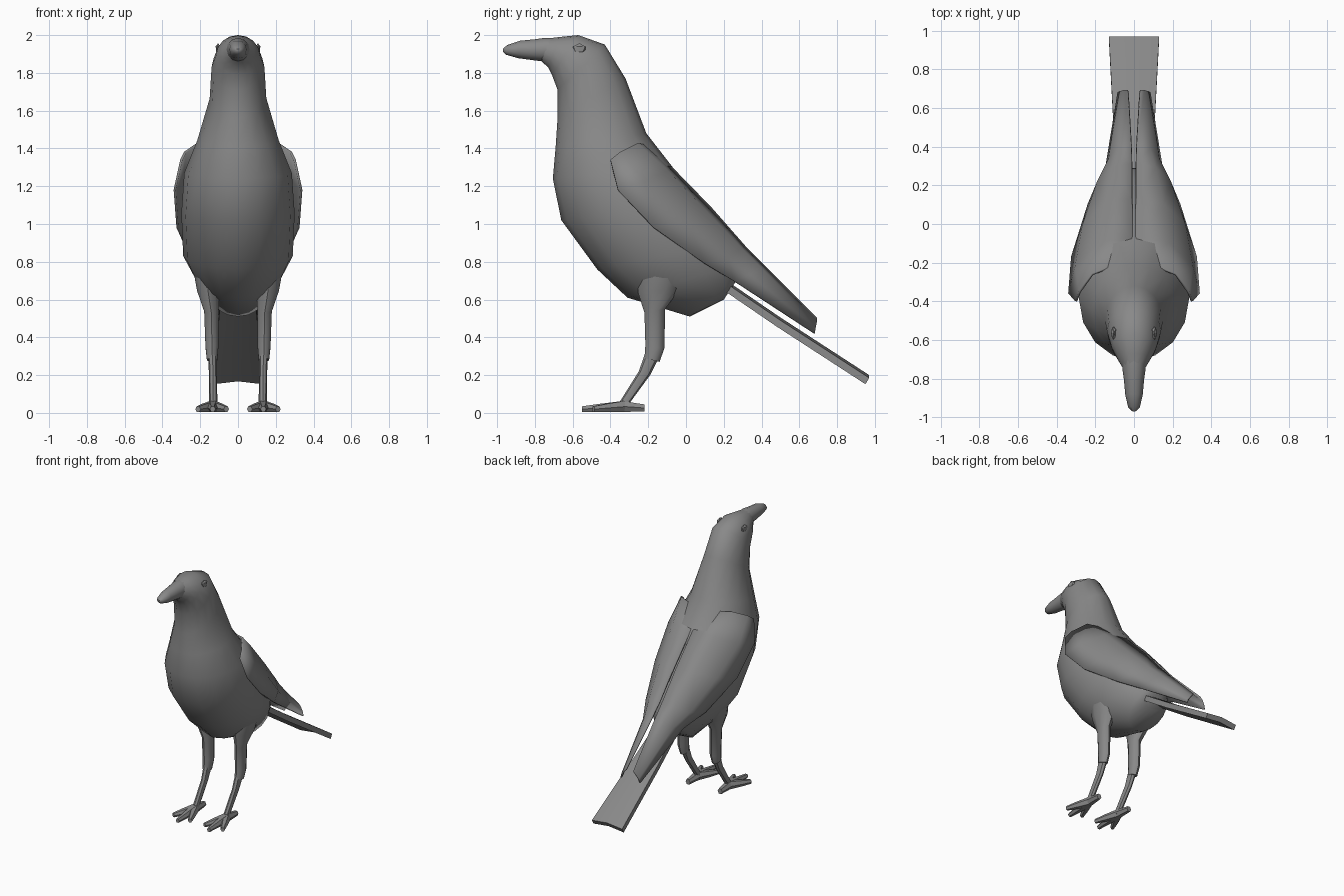
import bpy, bmesh, math
from mathutils import Vector

if "Cube" in bpy.data.objects:
    bpy.data.objects.remove(bpy.data.objects["Cube"])

# dark grey plumage
dark = bpy.data.materials.new("dark_grey")
dark.diffuse_color = (.25, .25, .25, 1)
dark.use_nodes = True
dark.node_tree.nodes["Principled BSDF"].inputs["Base Color"].default_value = dark.diffuse_color


def finish(name, bm, angle=40, mirror=False, thick=0):
    bmesh.ops.recalc_face_normals(bm, faces=bm.faces)
    me = bpy.data.meshes.new(name)
    bm.to_mesh(me)
    bm.free()
    me.materials.append(dark)
    ob = bpy.data.objects.new(name, me)
    bpy.context.collection.objects.link(ob)
    bpy.ops.object.select_all(action='DESELECT')
    ob.select_set(True)
    bpy.context.view_layer.objects.active = ob
    bpy.ops.object.shade_smooth_by_angle(angle=math.radians(angle))
    if thick:
        m = ob.modifiers.new("thickness", 'SOLIDIFY')
        m.thickness = thick
        m.offset = 0
    if mirror:
        ob.modifiers.new("mirror", 'MIRROR')
    return ob


def skin(bm, rows, closed=True):
    # bridge rows of points; cap both ends when the rows are closed rings
    vs = [[bm.verts.new(p) for p in r] for r in rows]
    n = len(vs[0])
    for a, b in zip(vs, vs[1:]):
        for i in range(n if closed else n - 1):
            j = (i + 1) % n
            bm.faces.new((a[i], a[j], b[j], b[i]))
    if closed:
        bm.faces.new(vs[0])
        bm.faces.new(vs[-1])


def ring(fy, fz, by, bz, w, x=0, n=16):
    # ellipse through a front and a back point of the side profile
    c = Vector((x, (fy + by) / 2, (fz + bz) / 2))
    u = Vector((0, (by - fy) / 2, (bz - fz) / 2))
    v = Vector((w, 0, 0))
    return [c + u * math.cos(t) + v * math.sin(t)
            for t in (2 * math.pi * i / n for i in range(n))]


# body with neck and head: front y,z, back y,z, half width
bm = bmesh.new()
skin(bm, [ring(*r) for r in [
    (-.77, 1.865, -.75, 1.98, .05),
    (-.73, 1.83, -.67, 1.99, .085),
    (-.71, 1.79, -.57, 2.00, .115),
    (-.68, 1.71, -.43, 1.95, .14),
    (-.68, 1.56, -.32, 1.77, .15),
    (-.69, 1.41, -.21, 1.48, .215),
    (-.705, 1.24, -.07, 1.30, .285),
    (-.66, 1.02, .10, 1.09, .30),
    (-.47, .76, .23, .90, .29),
    (-.31, .61, .28, .79, .22),
    (.02, .51, .29, .73, .14),
    (.20, .60, .26, .69, .08)]])
finish("body", bm, 50)

# beak
bm = bmesh.new()
skin(bm, [ring(*r, n=12) for r in [
    (-.968, 1.912, -.97, 1.928, .010),
    (-.955, 1.897, -.945, 1.948, .030),
    (-.89, 1.878, -.88, 1.970, .045),
    (-.80, 1.866, -.80, 1.978, .053),
    (-.75, 1.86, -.75, 1.985, .06),
    (-.70, 1.86, -.70, 1.985, .065)]])
finish("beak", bm, 50)

# eyes
bm = bmesh.new()
bmesh.ops.create_icosphere(bm, subdivisions=1, radius=1)
bmesh.ops.scale(bm, vec=(.015, .038, .03), verts=bm.verts)
bmesh.ops.translate(bm, vec=(.105, -.565, 1.927), verts=bm.verts)
finish("eyes", bm, 20, mirror=True)

# wings: each row runs from the inner back edge to the lower outer edge
bm = bmesh.new()
skin(bm, [
    [(.03, -.19, 1.41), (.215, -.26, 1.425), (.28, -.35, 1.38), (.30, -.40, 1.34)],
    [(.008, -.07, 1.29), (.18, -.10, 1.28), (.30, -.22, 1.22), (.335, -.36, 1.18)],
    [(.009, .13, 1.085), (.15, .10, 1.07), (.26, 0, 1.02), (.32, -.17, .98)],
    [(.010, .31, .88), (.11, .29, .87), (.185, .22, .82), (.235, .10, .79)],
    [(.013, .41, .78), (.08, .39, .77), (.125, .34, .73), (.15, .25, .70)],
    [(.03, .69, .50), (.05, .69, .48), (.07, .685, .45), (.08, .68, .42)]], closed=False)
finish("wings", bm, 50, mirror=True, thick=.012)

# tail: shallow ridged plate
bm = bmesh.new()
skin(bm, [[(-w, y, z), (0, y, z + .015), (w, y, z),
           (w, y - .02, z - .033), (0, y - .02, z - .018), (-w, y - .02, z - .033)]
          for w, y, z in [(.085, .20, .695), (.105, .50, .49), (.13, .97, .185)]])
finish("tail", bm, 30)

# thighs: flare out of the belly
bm = bmesh.new()
skin(bm, [ring(*r, n=10) for r in [
    (-.25, .78, .00, .78, .08, .165),
    (-.255, .64, -.03, .66, .062, .158),
    (-.22, .53, -.11, .55, .04, .141),
    (-.215, .36, -.115, .34, .036, .138),
    (-.22, .29, -.14, .27, .029, .137)]])
finish("thighs", bm, 40, mirror=True)

# shanks
bm = bmesh.new()
skin(bm, [ring(*r, n=8) for r in [
    (-.215, .32, -.14, .30, .024, .135),
    (-.25, .22, -.19, .20, .021, .133),
    (-.35, .06, -.30, .05, .022, .131),
    (-.36, .02, -.29, .02, .024, .131)]])
finish("shanks", bm, 40, mirror=True)

# toes: tapered six-sided rods, three forward and one back
bm = bmesh.new()
start = Vector((.134, -.33, .034))
for tip, r in [((.134, -.55, .02), .017), ((.062, -.50, .02), .017),
               ((.212, -.49, .02), .017), ((.138, -.22, .026), .022)]:
    tip = Vector(tip)
    side = (tip - start).cross(Vector((0, 0, 1))).normalized()
    rows = []
    for c, a, b in [(start, .032, .034), (start.lerp(tip, .55), .026, .026), (tip, r * .9, r)]:
        rows.append([c + side * a * math.cos(k * math.pi / 3) + Vector((0, 0, b * math.sin(k * math.pi / 3)))
                     for k in range(6)])
    skin(bm, rows)
finish("toes", bm, 30, mirror=True)
